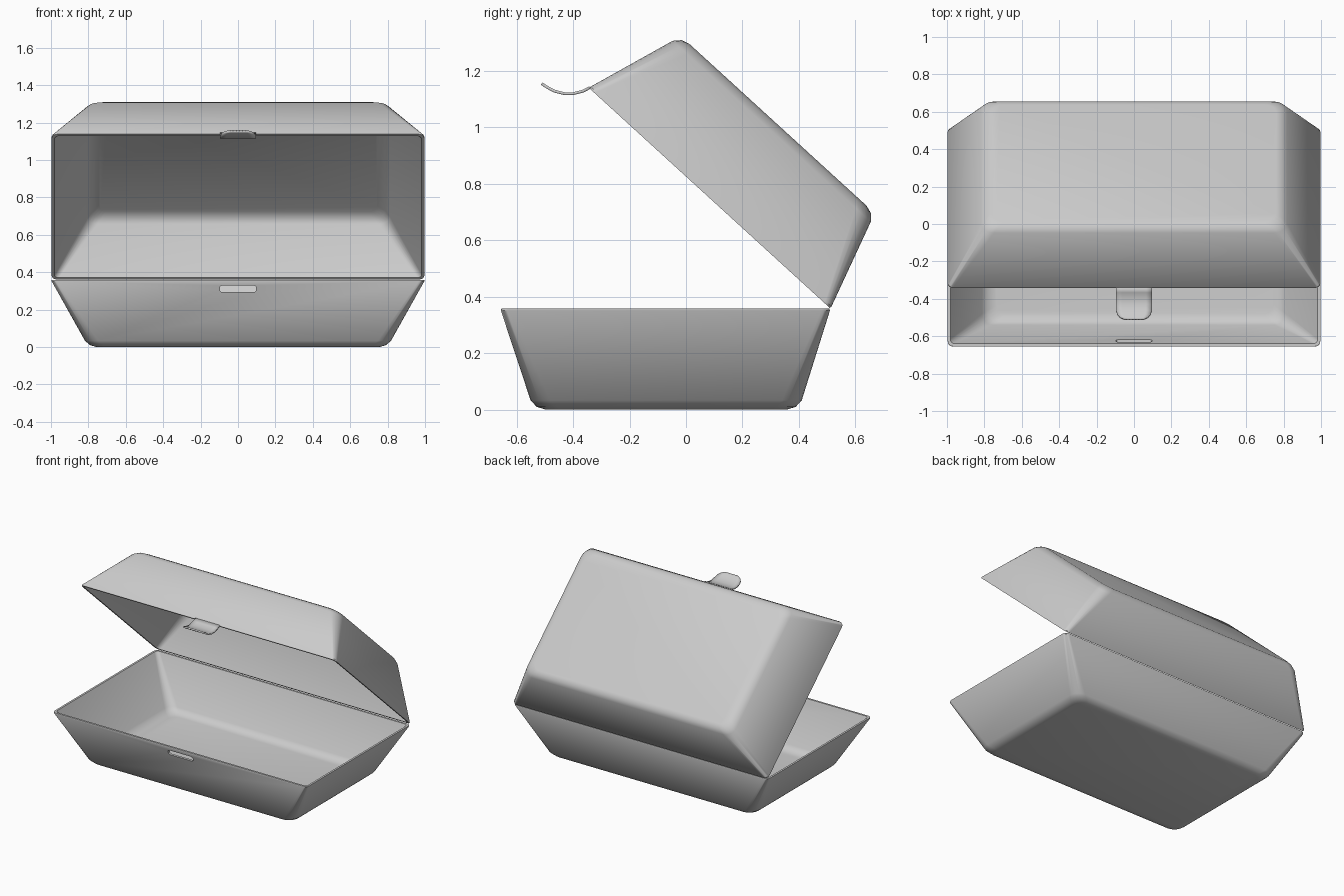
import bpy, bmesh
from math import radians, sin, cos, pi
from mathutils import Matrix, Vector

if "Cube" in bpy.data.objects:
    bpy.data.objects.remove(bpy.data.objects["Cube"])

HINGE = Vector((0, 0.512, 0.358))
OPEN = radians(-42.4)


def finish(bm, name):
    bmesh.ops.recalc_face_normals(bm, faces=bm.faces)
    me = bpy.data.meshes.new(name)
    bm.to_mesh(me)
    bm.free()
    ob = bpy.data.objects.new(name, me)
    bpy.context.collection.objects.link(ob)
    return ob


def smooth(ob):
    bpy.ops.object.select_all(action='DESELECT')
    ob.select_set(True)
    bpy.context.view_layer.objects.active = ob
    bpy.ops.object.shade_smooth_by_angle(angle=radians(40))


def rounded_ring(bm, x, y0, y1, z, r, n=5):
    ring = []
    corners = [(x - r, y1 - r), (-x + r, y1 - r), (-x + r, y0 + r), (x - r, y0 + r)]
    for i, (cx, cy) in enumerate(corners):
        for k in range(n + 1):
            a = pi / 2 * (i + k / n)
            ring.append(bm.verts.new((cx + r * cos(a), cy + r * sin(a), z)))
    return ring


def loft(bm, rings):
    for a, b in zip(rings, rings[1:]):
        for i in range(len(a)):
            j = (i + 1) % len(a)
            bm.faces.new((a[i], a[j], b[j], b[i]))
    bm.faces.new(rings[0])
    bm.faces.new(rings[-1])


# Tapered tray hanging below its rim, hinge edge on the local x axis
def tray(name, length, depth):
    bm = bmesh.new()
    # (fraction of depth, offset inwards, corner radius): outside then inside
    levels = [(1, .04, .06), (.975, .014, .07), (.91, 0, .07), (.02, 0, .03), (0, .004, .03),
              (0, .018, .025), (.85, .018, .06), (.92, .03, .06), (.95, .065, .05)]
    rings = [rounded_ring(bm, 1 - .2 * t - o, -length + .118 * t + o, -.112 * t - o,
                          -depth * t, r) for t, o, r in levels]
    loft(bm, rings)
    return finish(bm, name)


# Base with a latch slot through the front wall
base = tray("base", 1.17, .357)
base.data.transform(Matrix.Translation(HINGE))
bm = bmesh.new()
loft(bm, [rounded_ring(bm, .097, -.018, .018, z, .014) for z in (-.1, .1)])
cutter = finish(bm, "slot_cutter")
cutter.data.transform(Matrix.Translation((0, -.64, .311)) @ Matrix.Rotation(pi / 2, 4, 'X'))
cutter.hide_render = True
mod = base.modifiers.new("slot", 'BOOLEAN')
mod.operation, mod.object, mod.solver = 'DIFFERENCE', cutter, 'EXACT'
bpy.context.view_layer.objects.active = base
bpy.ops.object.modifier_apply(modifier=mod.name)
bpy.data.objects.remove(cutter)
smooth(base)

# Lid: mirrored tray swung open about the hinge
lid = tray("lid", 1.16, .355)
lid.data.transform(Matrix.Translation(HINGE) @ Matrix.Rotation(OPEN, 4, 'X')
                   @ Matrix.Diagonal((1, 1, -1, 1)))
lid.data.flip_normals()
smooth(lid)

# Curved latch tab on the lid's front edge: (y, z, half width)
path = [(-.340, 1.141, .096), (-.365, 1.128, .096), (-.40, 1.119, .096), (-.43, 1.119, .096),
        (-.465, 1.128, .095), (-.485, 1.138, .088), (-.50, 1.147, .075), (-.511, 1.155, .05)]
bm = bmesh.new()
rows = [[bm.verts.new((w * k / 3, y, z)) for k in range(-3, 4)] for y, z, w in path]
for a, b in zip(rows, rows[1:]):
    for i in range(6):
        bm.faces.new((a[i], a[i + 1], b[i + 1], b[i]))
tab = finish(bm, "latch_tab")
sol = tab.modifiers.new("thickness", 'SOLIDIFY')
sol.thickness, sol.offset = .01, 0
smooth(tab)
